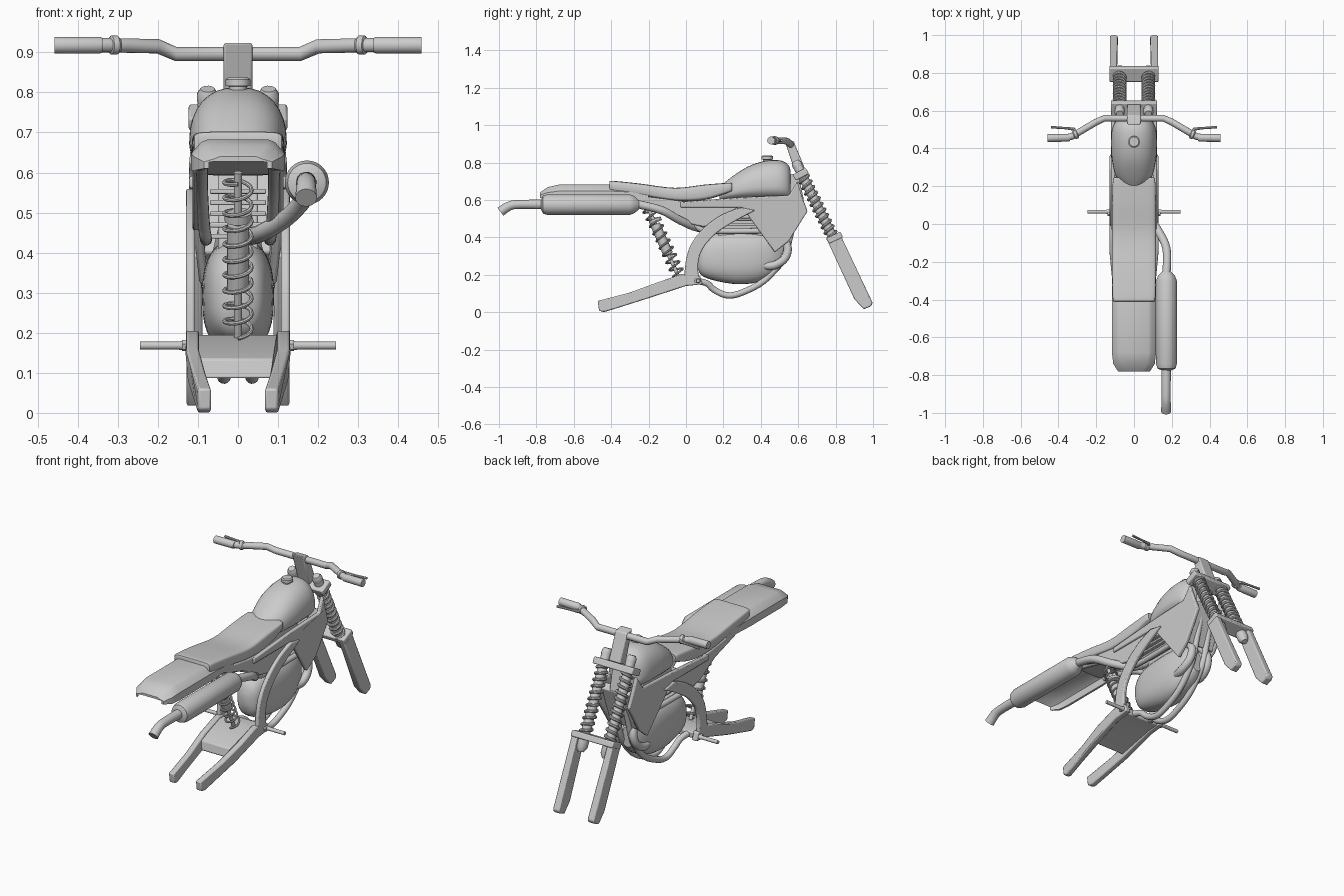
import bpy, bmesh, math
from mathutils import Vector

if "Cube" in bpy.data.objects:
    bpy.data.objects.remove(bpy.data.objects["Cube"])


def finish(name, bm, mirror=False, bevel=0.0):
    bmesh.ops.recalc_face_normals(bm, faces=bm.faces)
    me = bpy.data.meshes.new(name)
    bm.to_mesh(me)
    bm.free()
    ob = bpy.data.objects.new(name, me)
    bpy.context.collection.objects.link(ob)
    if bevel:
        m = ob.modifiers.new("bevel", "BEVEL")
        m.width, m.segments, m.limit_method = bevel, 2, "ANGLE"
    if mirror:
        ob.modifiers.new("mirror", "MIRROR").use_mirror_merge = False
    return ob


def spline(pts, steps):
    """Catmull-Rom through tuples of any length."""
    if steps < 2:
        return pts
    out = []
    for i in range(len(pts) - 1):
        a, b, c, d = pts[max(i - 1, 0)], pts[i], pts[i + 1], pts[min(i + 2, len(pts) - 1)]
        for s in range(steps):
            t = s / steps
            out.append(tuple(0.5 * (2 * q + (r - p) * t + (2 * p - 5 * q + 4 * r - w) * t * t
                                    + (3 * q - p - 3 * r + w) * t ** 3) for p, q, r, w in zip(a, b, c, d)))
    return out + [pts[-1]]


def skin(name, rings, mirror=False):
    bm = bmesh.new()
    vs = [[bm.verts.new(p) for p in r] for r in rings]
    n = len(vs[0])
    for a, b in zip(vs, vs[1:]):
        for i in range(n):
            bm.faces.new((a[i], a[(i + 1) % n], b[(i + 1) % n], b[i]))
    bm.faces.new(vs[0])
    bm.faces.new(vs[-1])
    return finish(name, bm, mirror)


def loft(name, secs, n=2.0, cx=0.0, mid=0.5, steps=4, count=32, mirror=False):
    """Superellipse sections (y, half width, bottom, top) along y."""
    rings = []
    for y, hw, zb, zt in spline(secs, steps):
        zm, ring = zb + (zt - zb) * mid, []
        for i in range(count):
            c, s = math.cos(math.tau * i / count), math.sin(math.tau * i / count)
            h = (zt - zm) if s > 0 else (zm - zb)
            ring.append((cx + hw * math.copysign(abs(c) ** (2 / n), c), y,
                         zm + h * math.copysign(abs(s) ** (2 / n), s)))
        rings.append(ring)
    return skin(name, rings, mirror)


def tube(name, pts, r, steps=1, sides=14, mirror=False):
    """Round tube; r is a number or one radius per point."""
    rs = r if isinstance(r, (list, tuple)) else [r] * len(pts)
    path = spline([(*p, q) for p, q in zip(pts, rs)], steps)
    ps = [Vector(p[:3]) for p in path]
    rings, u = [], None
    for i, p in enumerate(ps):
        d = (ps[min(i + 1, len(ps) - 1)] - ps[max(i - 1, 0)]).normalized()
        u = d.orthogonal() if u is None else u - d * u.dot(d)
        u.normalize()
        v = d.cross(u)
        rings.append([p + path[i][3] * (u * math.cos(math.tau * k / sides) + v * math.sin(math.tau * k / sides))
                      for k in range(sides)])
    return skin(name, rings, mirror)


def spring(name, a, b, r, wire, turns, mirror=False):
    a, b = Vector(a), Vector(b)
    d = (b - a).normalized()
    u = d.cross(Vector((1, 0, 0))).normalized()
    v = d.cross(u)
    n = turns * 16
    pts = [a.lerp(b, i / n) + r * (u * math.cos(math.tau * i / 16) + v * math.sin(math.tau * i / 16))
           for i in range(n + 1)]
    return tube(name, pts, wire, sides=8, mirror=mirror)


def plate(name, prof, x0, x1, mirror=False, bevel=0.006, shift=None):
    """Side profile (y, z) extruded in x."""
    bm = bmesh.new()
    f = bm.faces.new([bm.verts.new((x0, y, z)) for y, z in prof])
    ext = bmesh.ops.extrude_face_region(bm, geom=[f])["geom"]
    for v in ext:
        if isinstance(v, bmesh.types.BMVert):
            v.co.x = x1
    if shift:
        for v in bm.verts:
            v.co.x -= shift(v.co)
    return finish(name, bm, mirror, bevel)


# tank and cap
loft("fuel_tank", [(.56, .06, .6, .755), (.545, .095, .6, .79), (.5, .117, .6, .812), (.42, .122, .6, .808),
                   (.33, .115, .6, .778), (.24, .09, .6, .72), (.18, .03, .6, .67)], 2.3, mid=.35)
tube("tank_cap", [(0, .435, .79), (0, .435, .815), (0, .435, .816), (0, .435, .832), (0, .435, .837)],
     [.022, .022, .031, .031, .025], sides=24)

# seat and hollow tail
loft("seat", [(.245, .1, .65, .69), (.23, .112, .64, .692), (.1, .116, .6, .682), (-.06, .116, .595, .665),
              (-.25, .116, .625, .688), (-.39, .113, .645, .702), (-.41, .105, .655, .698)], 6)
rings = []
for y, hw, zb, zt in [(-.2, .112, .61, .66), (-.4, .117, .605, .682), (-.68, .117, .605, .682),
                      (-.74, .11, .605, .668), (-.78, .085, .61, .64)]:
    c, t = (zt - zb) * .45, .012
    half = [(hw, zb), (hw, zt - c), (hw - .025, zt - .006), (hw - .04, zt)]
    inner = [(hw - .045, zt - t), (hw - t, zt - c), (hw - t, zb)]
    rings.append([(x, y, z) for x, z in half] + [(-x, y, z) for x, z in half[::-1]]
                 + [(-x, y, z) for x, z in inner[::-1]] + [(x, y, z) for x, z in inner])
skin("tail_fairing", rings)

# side bodywork and frame plates
plate("side_panel", [(-.3, .63), (0, .59), (.28, .565), (.2, .5), (.1, .455), (.03, .47), (-.1, .545), (-.28, .6)],
      .095, .113, True)
plate("tank_shroud", [(-.03, .59), (.3, .615), (.55, .625), (.595, .7), (.62, .62), (.65, .54), (.55, .38), (.475, .32),
                      (.38, .45), (.3, .56), (-.03, .56)], .1, .122, True,
      shift=lambda c: .12 * max(0, .54 - c.z) + .15 * max(0, c.y - .55))
outer = spline([(.29, .56), (.19, .52), (.1, .455), (.03, .37), (0, .28), (-.01, .18)], 3)
inner = spline([(.07, .17), (.065, .26), (.09, .34), (.16, .42), (.25, .48), (.37, .545)], 3)
plate("curved_frame", outer + inner, .107, .13, True)

# engine, cylinder with fins
loft("engine_case", [(.055, .02, .26, .32), (.08, .06, .2, .38), (.15, .082, .17, .42), (.27, .09, .15, .432),
                     (.38, .085, .16, .43), (.47, .062, .2, .41), (.52, .03, .25, .36)], 2.5)
plate("cylinder", [(.17, .4), (.44, .4), (.46, .6), (.2, .6)], -.05, .05)
for i in range(5):
    z = .435 + i * .028
    plate("cooling_fin", [(.14, z), (.45, z), (.45, z + .012), (.14, z + .012)], -.07, .07, bevel=.003)
plate("radiator", [(.52, .4), (.55, .38), (.63, .6), (.59, .62)], -.085, .085)
plate("steering_head", [(.5, .62), (.58, .56), (.63, .6), (.6, .74), (.55, .74)], -.035, .035)

# frame tubes
tube("cradle_tube", [(.03, .6, .58), (.035, .56, .42), (.035, .52, .29), (.035, .42, .17), (.035, .3, .105),
                     (.035, .22, .09), (.035, .15, .12), (.045, .11, .155), (.06, .04, .17)], .017, 4, mirror=True)
tube("subframe_tube", [(.09, -.35, .62), (.09, -.12, .56), (.085, .04, .47), (.08, .12, .435), (.08, .43, .435)],
     .015, 4, mirror=True)
tube("front_header", [(.05, .41, .25), (.065, .47, .25), (.06, .53, .29), (.05, .54, .36), (.03, .47, .45)],
     .022, 4, mirror=True)

# exhaust on the right
tube("exhaust_pipe", [(.172, -.26, .578), (.172, -.13, .545), (.125, -.03, .49), (.06, .07, .45), (.03, .2, .44)],
     .022, 4)
loft("muffler", [(-.25, .022, .55, .595), (-.275, .045, .53, .62), (-.3, .055, .52, .63), (-.74, .055, .52, .63),
                 (-.765, .048, .527, .623), (-.775, .025, .55, .6)], cx=.172, steps=1)
bpy_tail = tube("tail_pipe", [(.17, -.76, .576), (.17, -.9, .576), (.17, -.95, .565), (.17, -.992, .537)],
                [.026, .024, .025, .027], 4, 20)

# swingarm, pivot, foot pegs
taper = lambda c: .03 * min(1, max(0, (-c.y - .15) / .3))
plate("swingarm_arm", [(-.472, .06), (-.465, .008), (-.44, 0), (-.38, .018), (-.2, .075), (0, .14), (.09, .15),
                       (.075, .195), (-.02, .205), (-.15, .16), (-.3, .105)], .097, .13, True, shift=taper)
plate("swingarm_bridge", [(-.2, .085), (-.19, .135), (-.02, .195), (.07, .185), (.07, .15), (0, .145)], -.11, .11)
tube("pivot_bolt", [(-.14, .055, .168), (.14, .055, .168)], .014, sides=6)
tube("foot_peg", [(.11, .065, .168), (.15, .065, .168), (.245, .065, .168)], [.016, .01, .01], mirror=True)

# rear shock
tube("shock_body", [(0, -.165, .47), (0, -.095, .31), (0, -.092, .305), (0, -.04, .19)], [.027, .027, .01, .01])
tube("shock_rod", [(0, -.22, .6), (0, -.16, .46)], .01)
tube("shock_collar", [(0, -.168, .5), (0, -.16, .48)], .034)
spring("shock_spring", (0, -.215, .585), (0, -.04, .2), .034, .0055, 10)

# front fork
a, b = Vector((.076, .588, .8)), Vector((.076, .805, .36))
at = lambda t: tuple(a.lerp(b, t))
tube("fork_tube", [at(0), at(.03), at(1)], [.02, .025, .025], mirror=True)
tube("fork_cap", [at(-.02), at(.01), at(.05)], [.018, .027, .027], mirror=True)
tube("fork_foot", [at(.94), at(1.04), at(1.09)], [.03, .03, .016], mirror=True)
spring("fork_spring", at(.15), at(.9), .029, .008, 11, mirror=True)
plate("upper_clamp", [(.57, .735), (.64, .772), (.657, .74), (.587, .703)], -.123, .123)
plate("lower_clamp", [(.75, .395), (.825, .43), (.84, .4), (.765, .365)], -.13, .13)
plate("fork_leg", [(.75, .395), (.825, .415), (.998, .05), (.99, .032), (.95, .016), (.9, .07)], .092, .128, True,
      shift=lambda c: .006 * (c.y > .85) if c.x < .1 else 0)
plate("handlebar_stem", [(.525, .925), (.575, .915), (.635, .77), (.585, .745)], -.036, .036)

# handlebar, grips and levers
half = [(.155, .56, .896), (.2, .54, .915), (.285, .49, .917), (.33, .463, .918), (.37, .457, .918)]
tube("handlebar", [(-x, y, z) for x, y, z in half[::-1]] + half, .018)
tube("grip", [(.338, .457, .918), (.345, .457, .918), (.458, .455, .918)], [.018, .021, .021], mirror=True)
tube("lever_clamp", [(.298, .478, .918), (.302, .476, .918), (.316, .472, .918), (.32, .47, .918)],
     [.019, .024, .024, .019], mirror=True)
tube("lever", [(.3, .475, .918), (.32, .503, .918), (.37, .508, .918), (.44, .513, .918)], [.009, .009, .006, .007],
     mirror=True, sides=8)

# smooth shading with sharp edges kept
for ob in bpy.context.collection.objects:
    ob.select_set(True)
    bpy.context.view_layer.objects.active = ob
bpy.ops.object.shade_smooth_by_angle(angle=math.radians(35))
